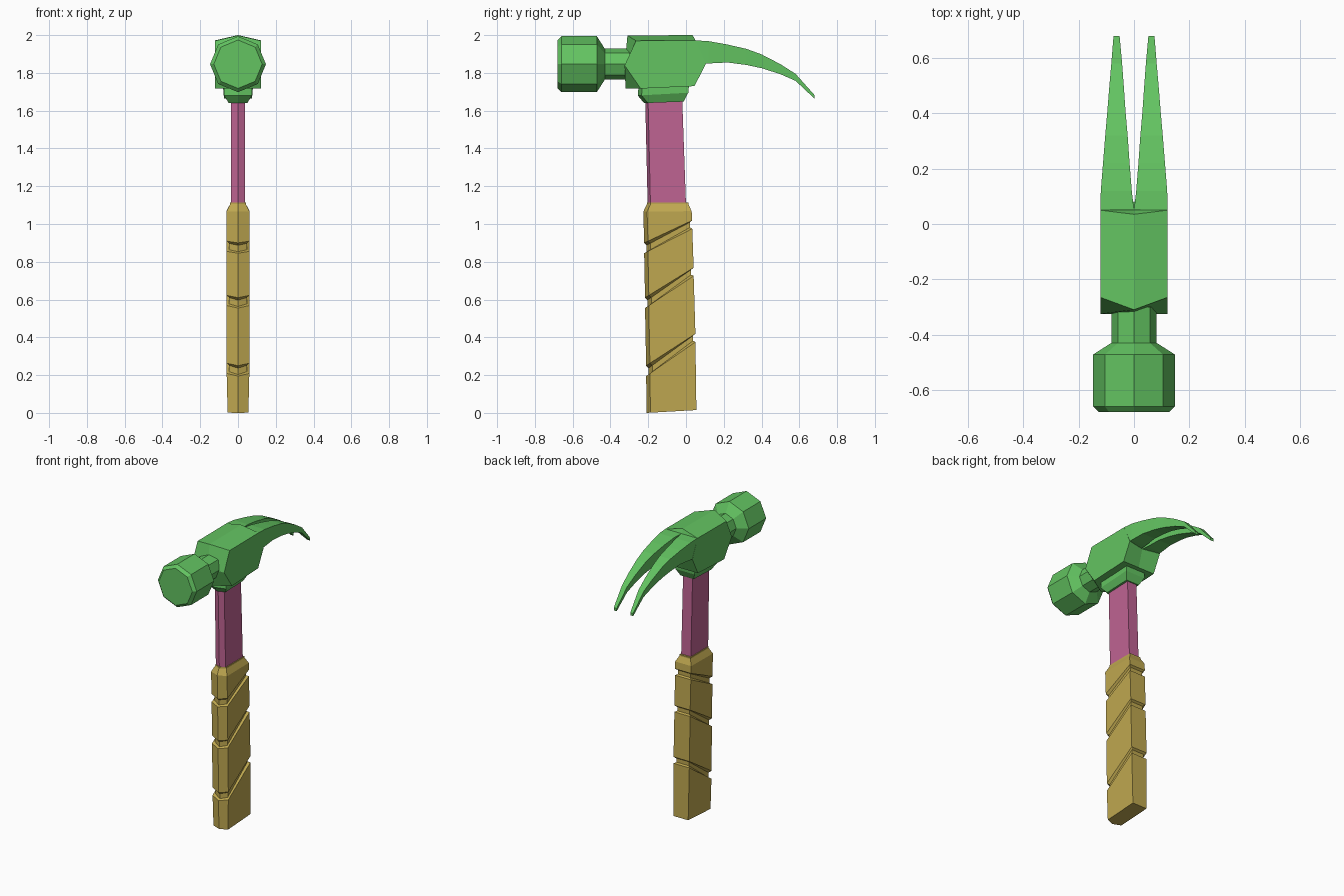
import bpy, bmesh, math

if "Cube" in bpy.data.objects:
    bpy.data.objects.remove(bpy.data.objects["Cube"], do_unlink=True)


def material(name, colour):
    mat = bpy.data.materials.new(name)
    mat.use_nodes = True
    mat.diffuse_color = (*colour, 1)
    mat.node_tree.nodes["Principled BSDF"].inputs["Base Color"].default_value = (*colour, 1)
    return mat


green = material("green", (0.125, 0.55, 0.12))
pink = material("pink", (0.52, 0.125, 0.29))
yellow = material("mustard yellow", (0.52, 0.39, 0.08))


def loft(name, rings, mat, mirrored=False):
    """Skin a list of equal-length rings and cap both ends."""
    bm = bmesh.new()
    sides = [1, -1] if mirrored else [1]
    for s in sides:
        rows = [[bm.verts.new((s * x, y, z)) for x, y, z in ring] for ring in rings]
        for a, b in zip(rows, rows[1:]):
            n = len(a)
            for i in range(n):
                bm.faces.new((a[i], a[(i + 1) % n], b[(i + 1) % n], b[i]))
        bm.faces.new(rows[0])
        bm.faces.new(rows[-1])
    bmesh.ops.recalc_face_normals(bm, faces=bm.faces)
    mesh = bpy.data.meshes.new(name)
    bm.to_mesh(mesh)
    bm.free()
    mesh.materials.append(mat)
    obj = bpy.data.objects.new(name, mesh)
    bpy.context.collection.objects.link(obj)
    return obj


def shaft_ring(w, front, back, z_front, z_back, nose=0.02):
    """Box section with a shallow pointed front, optionally slanted."""
    z_side = z_front + (z_back - z_front) * nose / (back - front)
    return [(0, front, z_front), (w, front + nose, z_side), (w, back, z_back),
            (-w, back, z_back), (-w, front + nose, z_side)]


# Grip with three slanted grooves
rings = [shaft_ring(0.055, -0.208, 0.055, 0, 0.015)]
for z_front, z_back in ((0.195, 0.375), (0.555, 0.725), (0.845, 0.975)):
    t = z_front
    front, back = -0.208 - 0.016 * t, 0.055 - 0.026 * t
    for dz, inset in ((0, 0), (0.008, 0.013), (0.042, 0.013), (0.055, 0)):
        rings.append(shaft_ring(0.06 - inset, front + inset, back - inset,
                                z_front + dz, z_back + dz * 0.8))
rings += [shaft_ring(0.061, -0.226, 0.03, 1.065, 1.068),
          shaft_ring(0.042, -0.207, 0.012, 1.105, 1.105),
          shaft_ring(0.042, -0.207, 0.012, 1.115, 1.115)]
loft("grip", rings, yellow)

# Exposed shaft
loft("shaft", [shaft_ring(0.037, -0.203, 0.0, 1.1, 1.1, 0.015),
               shaft_ring(0.036, -0.216, -0.02, 1.66, 1.66, 0.015)], pink)

# Collar under the head
loft("collar", [shaft_ring(0.05, -0.222, -0.012, 1.64, 1.648),
                shaft_ring(0.073, -0.255, 0.012, 1.68, 1.695),
                shaft_ring(0.073, -0.252, 0.016, 1.72, 1.735)], green)

# Octagonal striking face and neck
rings = []
for y, r in ((-0.68, 0.128), (-0.66, 0.148), (-0.472, 0.148), (-0.43, 0.082), (-0.3, 0.082)):
    rings.append([(r * math.cos(i * math.pi / 4), y, 1.846 + r * math.sin(i * math.pi / 4))
                  for i in range(8)])
loft("striker", rings, green)

# Head body: side outline, raised centre outline, side outline
side = [(-0.325, 1.84), (-0.265, 1.97), (0.05, 1.972), (0.105, 1.848), (0.045, 1.73), (-0.24, 1.717)]
centre = [(-0.325, 1.84), (-0.31, 1.998), (0.035, 2.0), (0.08, 1.848), (0.045, 1.73), (-0.32, 1.717)]
loft("head_body", [[(x, y, z) for y, z in outline]
                   for x, outline in ((-0.122, side), (0, centre), (0.122, side))], green)

# Split claw: y, inner x, outer x, top z, bottom z
claw = [(0.05, 0.0, 0.122, 1.972, 1.85),
        (0.12, 0.008, 0.12, 1.968, 1.85),
        (0.22, 0.016, 0.112, 1.95, 1.855),
        (0.32, 0.023, 0.104, 1.927, 1.842),
        (0.40, 0.03, 0.097, 1.898, 1.825),
        (0.50, 0.037, 0.089, 1.846, 1.793),
        (0.58, 0.043, 0.082, 1.795, 1.758),
        (0.68, 0.052, 0.074, 1.683, 1.664)]
loft("claw", [[(a, y, top), (b, y, top), (b, y, bottom), (a, y, bottom)]
              for y, a, b, top, bottom in claw], green, mirrored=True)
